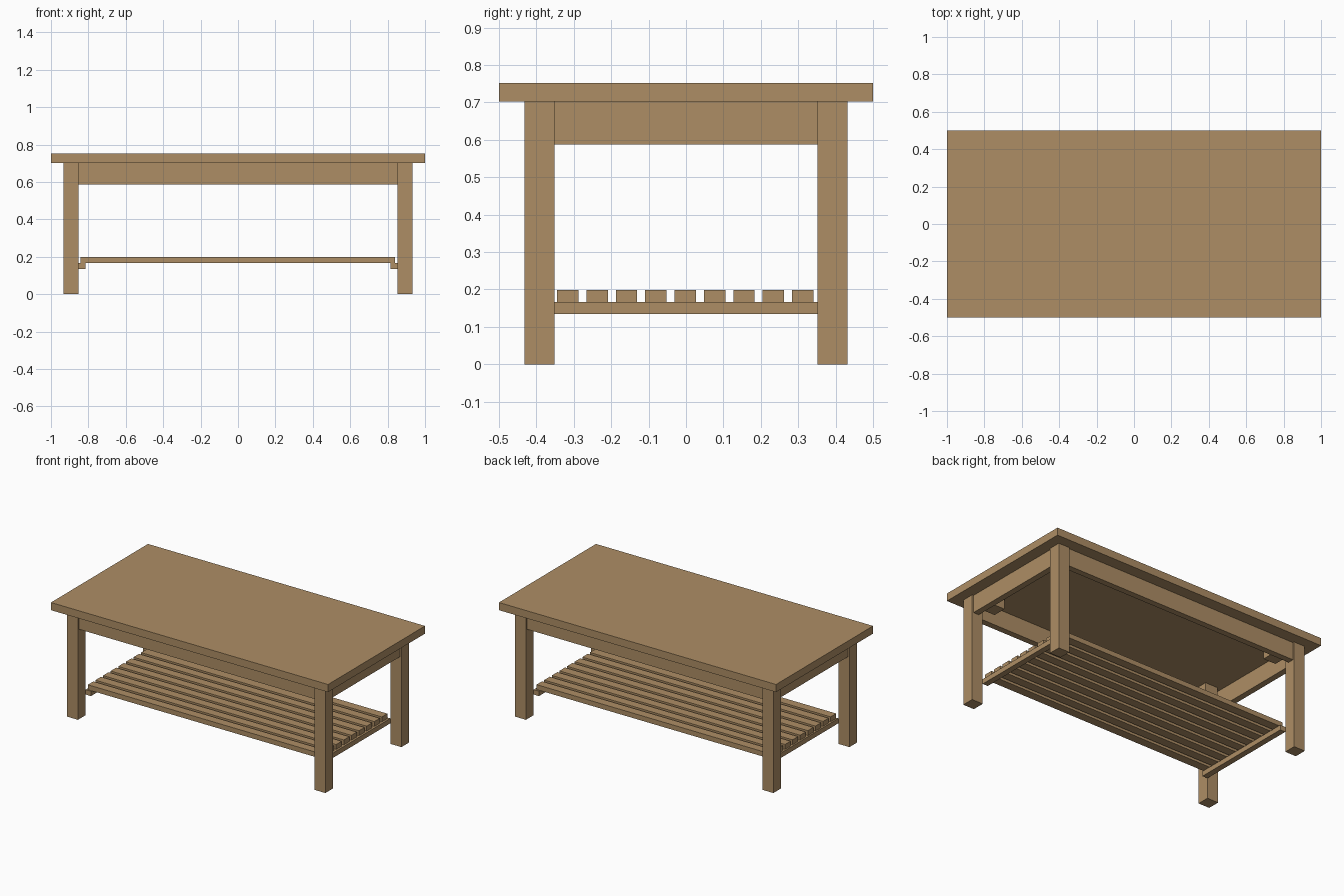
import bpy

cube = bpy.data.objects.get("Cube")
if cube:
    bpy.data.objects.remove(cube, do_unlink=True)

wood = bpy.data.materials.new("light_brown_wood")
wood.use_nodes = True
COLOUR = (0.42, 0.27, 0.13, 1)
wood.diffuse_color = COLOUR
wood.node_tree.nodes["Principled BSDF"].inputs["Base Color"].default_value = COLOUR


def box(name, x, y, z):
    """Axis-aligned board given by its (min, max) range on each axis."""
    ranges = (x, y, z)
    bpy.ops.mesh.primitive_cube_add(size=1, location=[(a + b) / 2 for a, b in ranges])
    ob = bpy.context.object
    ob.name = name
    ob.scale = [b - a for a, b in ranges]
    bpy.ops.object.transform_apply(location=False, rotation=False, scale=True)
    ob.data.materials.append(wood)
    return ob


def side(sign, inner, outer):
    """Range between two distances on the chosen side of the centre."""
    return tuple(sorted((sign * inner, sign * outer)))


LEG_X, LEG_Y, LEG_W = 0.853, 0.352, 0.08   # inner leg faces and leg width
TOP_Z, HEIGHT = 0.702, 0.752
APRON_Z = (0.587, TOP_Z)
RECESS, THICK = 0.01, 0.04                 # apron set-back and thickness
RAIL_Z, SLAT_Z = (0.134, 0.166), (0.166, 0.198)

# Table top
box("table_top", (-1, 1), (-0.5, 0.5), (TOP_Z, HEIGHT))

# Legs and the corner blocks inside them
for sx, xn in ((-1, "right"), (1, "left")):
    for sy, yn in ((-1, "front"), (1, "back")):
        box(f"leg_{yn}_{xn}", side(sx, LEG_X, LEG_X + LEG_W),
            side(sy, LEG_Y, LEG_Y + LEG_W), (0, TOP_Z))
        box(f"corner_block_{yn}_{xn}", side(sx, LEG_X - 0.09, LEG_X),
            side(sy, LEG_Y - 0.09, LEG_Y), (0.63, TOP_Z))

# Aprons between the legs
outer_x, outer_y = LEG_X + LEG_W - RECESS, LEG_Y + LEG_W - RECESS
for s, xn, yn in ((-1, "right", "front"), (1, "left", "back")):
    box(f"apron_{yn}", (-LEG_X, LEG_X), side(s, outer_y - THICK, outer_y), APRON_Z)
    box(f"apron_{xn}", side(s, outer_x - THICK, outer_x), (-LEG_Y, LEG_Y), APRON_Z)
    # Rail carrying the shelf
    box(f"shelf_rail_{xn}", side(s, 0.815, LEG_X), (-LEG_Y, LEG_Y), RAIL_Z)

# Shelf slats
SLATS, SLAT_W, PITCH = 9, 0.057, 0.0785
for i in range(SLATS):
    y = -0.002 + (i - (SLATS - 1) / 2) * PITCH
    box(f"shelf_slat_{i + 1}", (-0.843, 0.84), (y - SLAT_W / 2, y + SLAT_W / 2), SLAT_Z)
